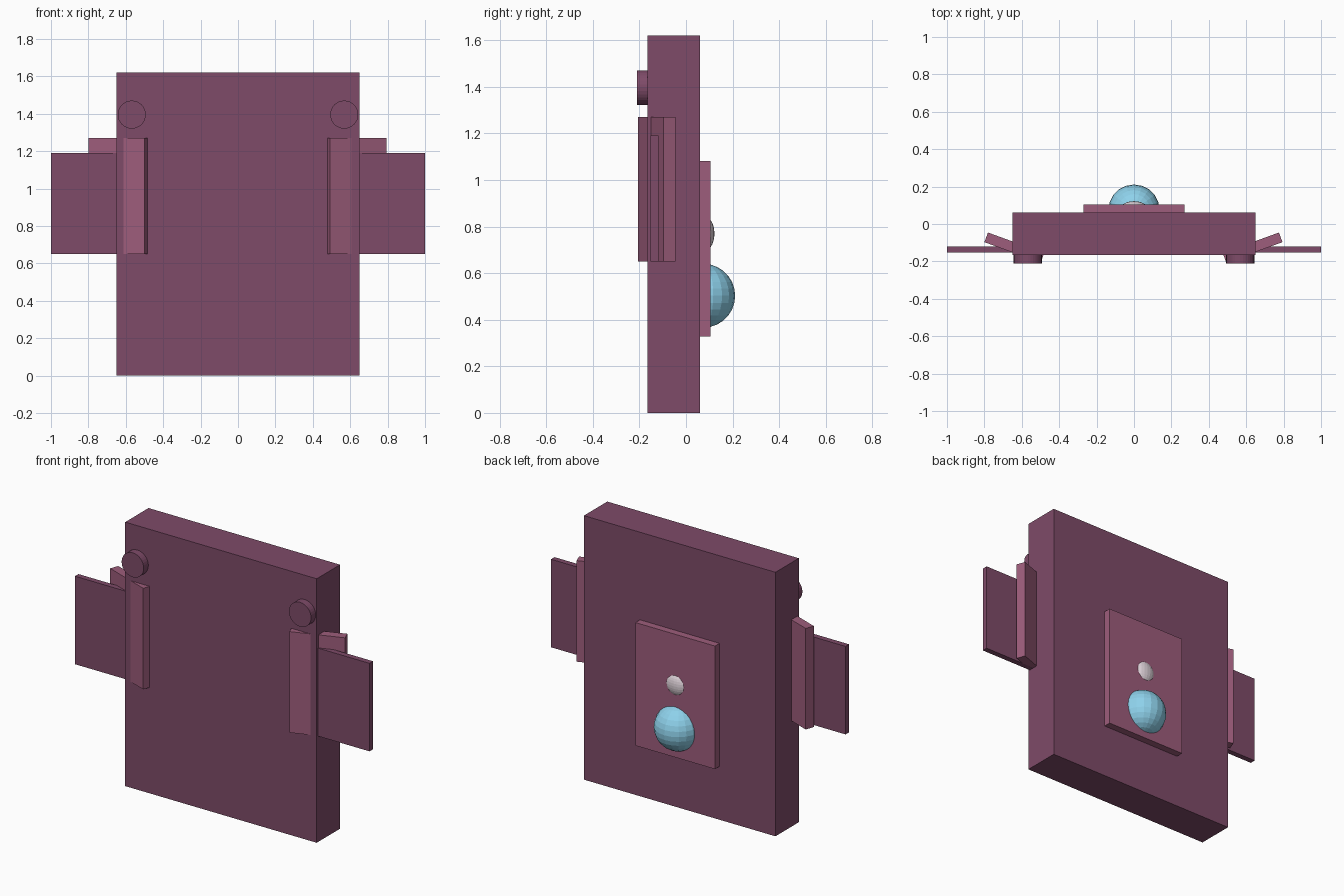
import bpy
from math import radians

if "Cube" in bpy.data.objects:
    bpy.data.objects.remove(bpy.data.objects["Cube"])


def material(name, rgb):
    m = bpy.data.materials.new(name)
    m.diffuse_color = (*rgb, 1)
    m.use_nodes = True
    m.node_tree.nodes["Principled BSDF"].inputs["Base Color"].default_value = m.diffuse_color
    return m


PLUM = material("plum", (0.21, 0.07, 0.14))
ROSE = material("rose", (0.34, 0.11, 0.20))
BLUE = material("sky_blue", (0.27, 0.64, 0.83))
PALE = material("pale", (0.75, 0.66, 0.71))


def finish(name, mat):
    o = bpy.context.object
    o.name = name
    o.data.materials.append(mat)
    return o


def box(name, center, size, mat, turn=0):
    bpy.ops.mesh.primitive_cube_add(size=1, location=center, rotation=(0, 0, radians(turn)))
    bpy.context.object.scale = size
    return finish(name, mat)


def ball(name, center, radii, mat):
    bpy.ops.mesh.primitive_uv_sphere_add(segments=20, ring_count=14, radius=1, location=center)
    bpy.context.object.scale = radii
    return finish(name, mat)


# Main slab and raised back panel
box("body", (0, -0.052, 0.81), (1.3, 0.226, 1.62), PLUM)
box("back_panel", (0, 0.07, 0.705), (0.54, 0.07, 0.755), ROSE)

# Domes on the back panel
ball("large_dome", (0, 0.075, 0.503), (0.137, 0.136, 0.137), BLUE)
ball("small_dome", (0, 0.085, 0.77), (0.07, 0.037, 0.07), PALE)

for side, s in (("left", -1), ("right", 1)):
    # Round button on the front
    bpy.ops.mesh.primitive_cylinder_add(vertices=32, radius=0.075, depth=0.09,
                                        location=(s * 0.568, -0.165, 1.396),
                                        rotation=(radians(90), 0, 0))
    finish(side + "_button", PLUM)
    # Slanted plate passing through the slab edge
    box(side + "_slanted_plate", (s * 0.637 - 0.003, -0.126, 0.96),
        (0.32, 0.055, 0.62), ROSE, s * 20)
    # Thin outer wing
    box(side + "_wing", (s * 0.8, -0.136, 0.92), (0.4, 0.034, 0.54), PLUM)
